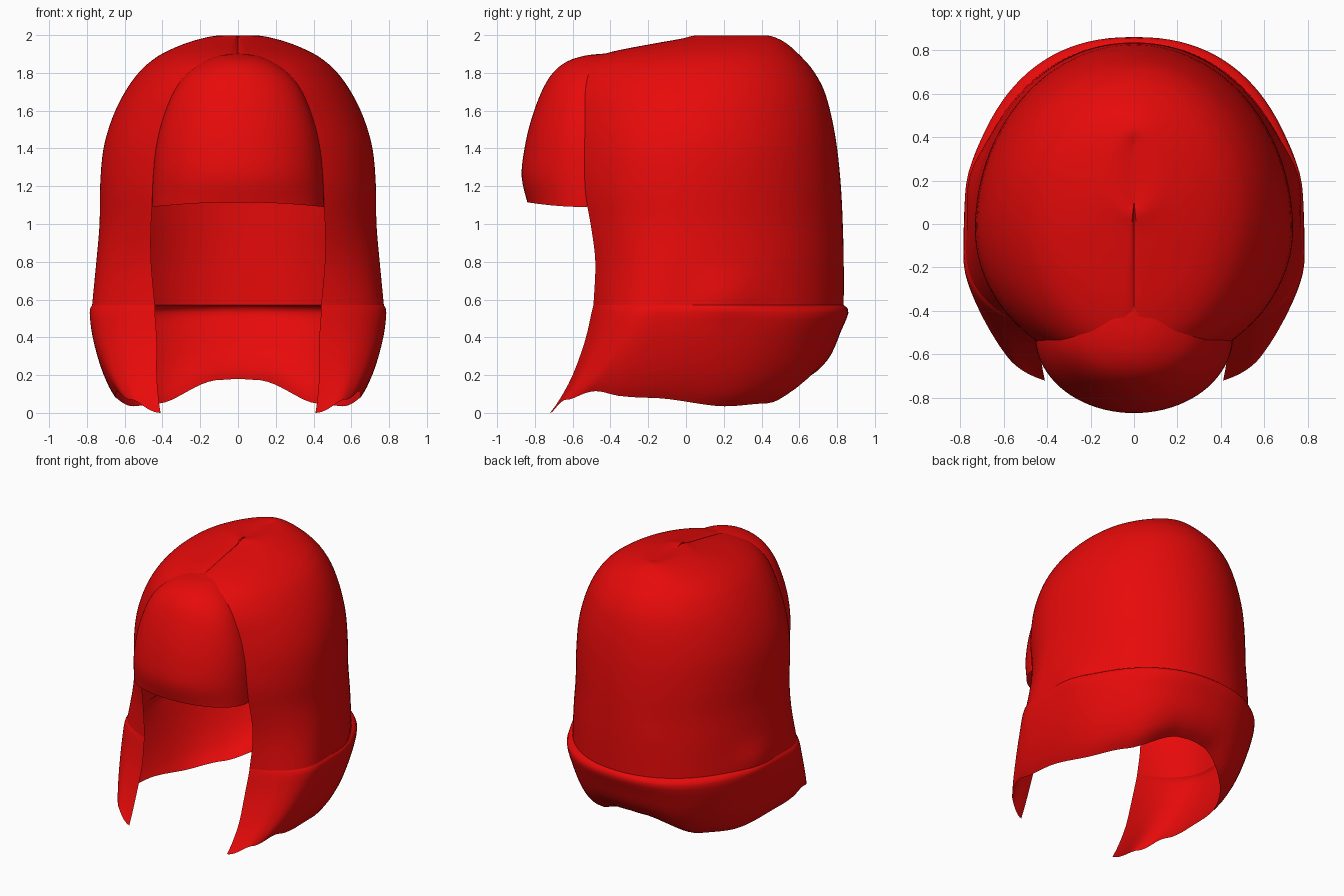
import bpy, bmesh, math

if "Cube" in bpy.data.objects:
    bpy.data.objects.remove(bpy.data.objects["Cube"])

red = bpy.data.materials.new("hair red")
red.use_nodes = True
red.diffuse_color = (0.8, 0.003, 0.003, 1)
red.node_tree.nodes["Principled BSDF"].inputs["Base Color"].default_value = red.diffuse_color


def smooth_rows(rows, steps):
    """Catmull-Rom interpolation between profile rows."""
    out = []
    for i in range(len(rows) - 1):
        a, b = rows[max(i - 1, 0)], rows[i]
        c, d = rows[i + 1], rows[min(i + 2, len(rows) - 1)]
        for s in range(steps):
            t = s / steps
            out.append([q + t * (r - p) / 2 + t * t * (p - 2.5 * q + 2 * r - e / 2)
                        + t ** 3 * (1.5 * (q - r) + (e - p) / 2)
                        for p, q, r, e in zip(a, b, c, d)])
    return out + [list(rows[-1])]


def piecewise(points, u):
    for (a, va), (b, vb) in zip(points, points[1:]):
        if u <= b:
            t = (u - a) / (b - a)
            return va + (vb - va) * t * t * (3 - 2 * t)
    return points[-1][1]


def loft(name, sections):
    bm = bmesh.new()
    grid = [[bm.verts.new(p) for p in s] for s in sections]
    for low, high in zip(grid, grid[1:]):
        for i in range(len(low) - 1):
            bm.faces.new((low[i], low[i + 1], high[i + 1], high[i]))
    bmesh.ops.remove_doubles(bm, verts=bm.verts, dist=0.0015)
    mesh = bpy.data.meshes.new(name)
    bm.to_mesh(mesh)
    bm.free()
    mesh.materials.append(red)
    obj = bpy.data.objects.new(name, mesh)
    bpy.context.collection.objects.link(obj)
    bpy.ops.object.select_all(action="DESELECT")
    obj.select_set(True)
    bpy.context.view_layer.objects.active = obj
    bpy.ops.object.shade_smooth_by_angle(angle=math.radians(45))


# Lower hem height from the front tip (0) to the middle of the back (1)
HEM = [(0, 0), (0.2, 0.07), (0.4, 0.115), (0.53, 0.08), (0.68, 0.035), (0.78, 0.05), (0.96, 0.175), (1, 0.18)]
LEDGE = 0.53
N = 28


def cap_section(row):
    z, w, back, mid, fx, fy, front_power, back_power = row
    fx = max(0, min(fx, w))
    start = math.acos((fx / w) ** (front_power / 2))
    depth = (mid - fy) / math.sin(start) ** (2 / front_power)
    half = []
    for i in range(2 * N + 1):
        if i <= N:      # front edge round to the widest point
            a, k, reach = start * (1 - i / N), 2 / front_power, -depth
        else:           # widest point round to the back
            a, k, reach = (i - N) / N * math.pi / 2, 2 / back_power, back - mid
        x = w * max(0, math.cos(a)) ** k
        y = mid + reach * math.sin(a) ** k
        h = z
        if z < LEDGE:   # uneven hem
            h = LEDGE - (LEDGE - z) * (1 - piecewise(HEM, i / (2 * N)) / LEDGE)
        if i == 0 and x < 0.005 and z > 1.9:   # parting groove
            h -= 0.01
        if x > 0.3:     # tuft beside the neck
            x += 0.03 * math.exp(-((y - 0.22) / 0.15) ** 2 - ((h - 0.62) / 0.1) ** 2)
        half.append((x, y, h))
    return half + [(-x, y, h) for x, y, h in half[-2::-1]]


# Rows: height, half width, back, widest y, front edge x, front edge y,
# squareness of the front, squareness of the back
skirt = [
    (0.0, 0.65, 0.62, -0.3, 0.41, -0.72, 3.2, 2.1),
    (0.07, 0.685, 0.70, -0.27, 0.42, -0.67, 3.2, 2.2),
    (0.2, 0.73, 0.77, -0.22, 0.43, -0.60, 3, 2.25),
    (0.38, 0.77, 0.82, -0.17, 0.43, -0.535, 2.6, 2.3),
    (LEDGE, 0.785, 0.86, -0.14, 0.44, -0.50, 2.3, 2.3),
    (0.57, 0.772, 0.835, -0.12, 0.44, -0.49, 2.25, 2.1),
]
crown = [
    (0.57, 0.772, 0.835, -0.12, 0.44, -0.49, 2.25, 2.1),
    (0.8, 0.75, 0.835, -0.06, 0.46, -0.48, 2.1, 2.05),
    (1.0, 0.733, 0.83, -0.03, 0.46, -0.505, 2, 2),
    (1.2, 0.73, 0.82, -0.02, 0.445, -0.54, 2, 2),
    (1.4, 0.712, 0.80, 0, 0.43, -0.54, 2, 2),
    (1.57, 0.662, 0.77, 0.03, 0.385, -0.54, 2, 2),
    (1.71, 0.592, 0.73, 0.07, 0.325, -0.54, 2, 2),
    (1.81, 0.518, 0.675, 0.1, 0.235, -0.525, 2, 2),
    (1.87, 0.45, 0.625, 0.13, 0.13, -0.49, 2, 2),
    (1.91, 0.385, 0.585, 0.15, 0.0, -0.4, 2, 2),
    (1.95, 0.295, 0.54, 0.16, 0.0, -0.2, 2, 2),
    (1.98, 0.2, 0.49, 0.18, 0.0, -0.03, 2, 2),
    (1.998, 0.1, 0.43, 0.2, 0.0, 0.05, 2, 2),
    (1.988, 0.0005, 0.37, 0.2, 0.0, 0.1, 2, 2),
]
loft("hair_skirt", [cap_section(r) for r in smooth_rows(skirt, 3)])
loft("hair_crown", [cap_section(r) for r in smooth_rows(crown, 4)])

# Fringe rows: height, half width, side edge y, middle y
fringe = [
    (1.115, 0.455, -0.525, -0.84),
    (1.25, 0.45, -0.525, -0.87),
    (1.4, 0.435, -0.525, -0.855),
    (1.55, 0.40, -0.525, -0.82),
    (1.7, 0.34, -0.525, -0.765),
    (1.8, 0.265, -0.51, -0.705),
    (1.86, 0.18, -0.47, -0.63),
    (1.89, 0.11, -0.43, -0.54),
    (1.9, 0.06, -0.39, -0.46),
    (1.905, 0.05, -0.37, -0.375),
]


def fringe_section(row):
    z, w, side, front = row
    points = []
    for i in range(41):
        a = math.pi * i / 40
        drop = 0.025 * math.cos(a) ** 2 if z < 1.12 else 0
        points.append((-w * math.cos(a), side + (front - side) * math.sin(a), z - drop))
    return points


loft("hair_fringe", [fringe_section(r) for r in smooth_rows(fringe, 4)])
